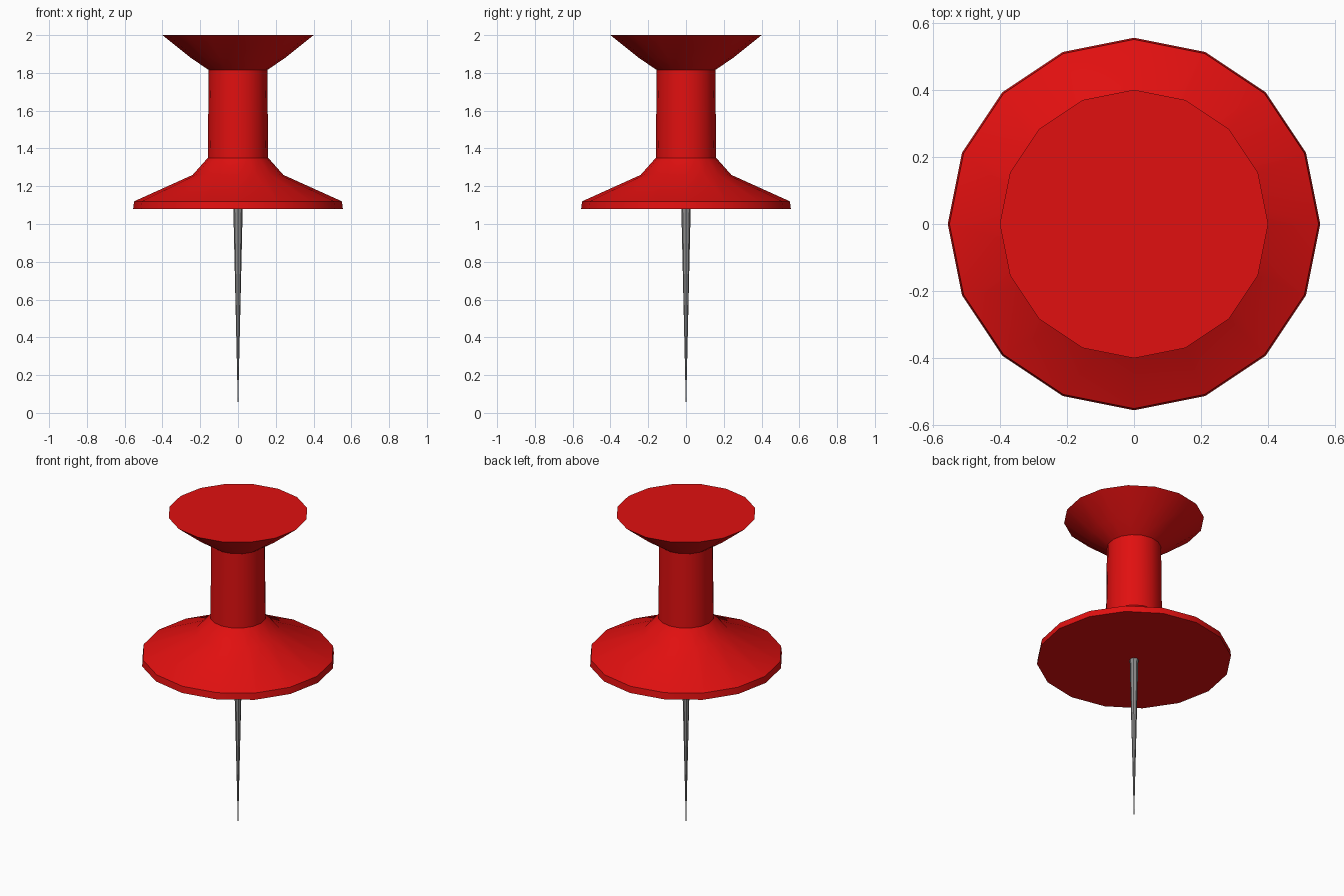
import bpy
import math

cube = bpy.data.objects.get("Cube")
if cube:
    bpy.data.objects.remove(cube, do_unlink=True)


def make_material(name, color, metallic=0.0):
    mat = bpy.data.materials.new(name)
    mat.use_nodes = True
    mat.diffuse_color = color
    bsdf = mat.node_tree.nodes["Principled BSDF"]
    bsdf.inputs["Base Color"].default_value = color
    bsdf.inputs["Metallic"].default_value = metallic
    return mat


def lathe(name, profile, sides, mat):
    """Revolve a (radius, z) profile about z; zero radii become poles, open ends get caps."""
    verts, faces, rings = [], [], []
    for r, z in profile:
        count = sides if r > 0 else 1
        rings.append([len(verts) + i for i in range(count)])
        for i in range(count):
            a = math.tau * i / sides
            verts.append((r * math.cos(a), r * math.sin(a), z))
    for low, high in zip(rings, rings[1:]):
        for i in range(sides):
            j = (i + 1) % sides
            if len(low) == 1:
                faces.append((low[0], high[j], high[i]))
            else:
                faces.append((low[i], low[j], high[j], high[i]))
    if len(rings[0]) > 1:
        faces.append(rings[0][::-1])
    faces.append(rings[-1])

    mesh = bpy.data.meshes.new(name)
    mesh.from_pydata(verts, [], faces)
    mesh.materials.append(mat)
    obj = bpy.data.objects.new(name, mesh)
    bpy.context.collection.objects.link(obj)
    bpy.ops.object.select_all(action="DESELECT")
    obj.select_set(True)
    bpy.context.view_layer.objects.active = obj
    bpy.ops.object.shade_smooth_by_angle(angle=math.radians(30))
    return obj


red = make_material("red plastic", (0.75, 0.005, 0.005, 1))
steel = make_material("grey steel", (0.27, 0.27, 0.27, 1))

# Plastic grip: flared base, waist and flared cap
lathe("grip", [(0.555, 1.08), (0.55, 1.12), (0.24, 1.26), (0.16, 1.35),
               (0.155, 1.815), (0.25, 1.88), (0.4, 2.0)], 16, red)

# Tapered needle, its root sunk slightly into the base
lathe("needle", [(0, 0), (0.025, 1.09)], 8, steel)
